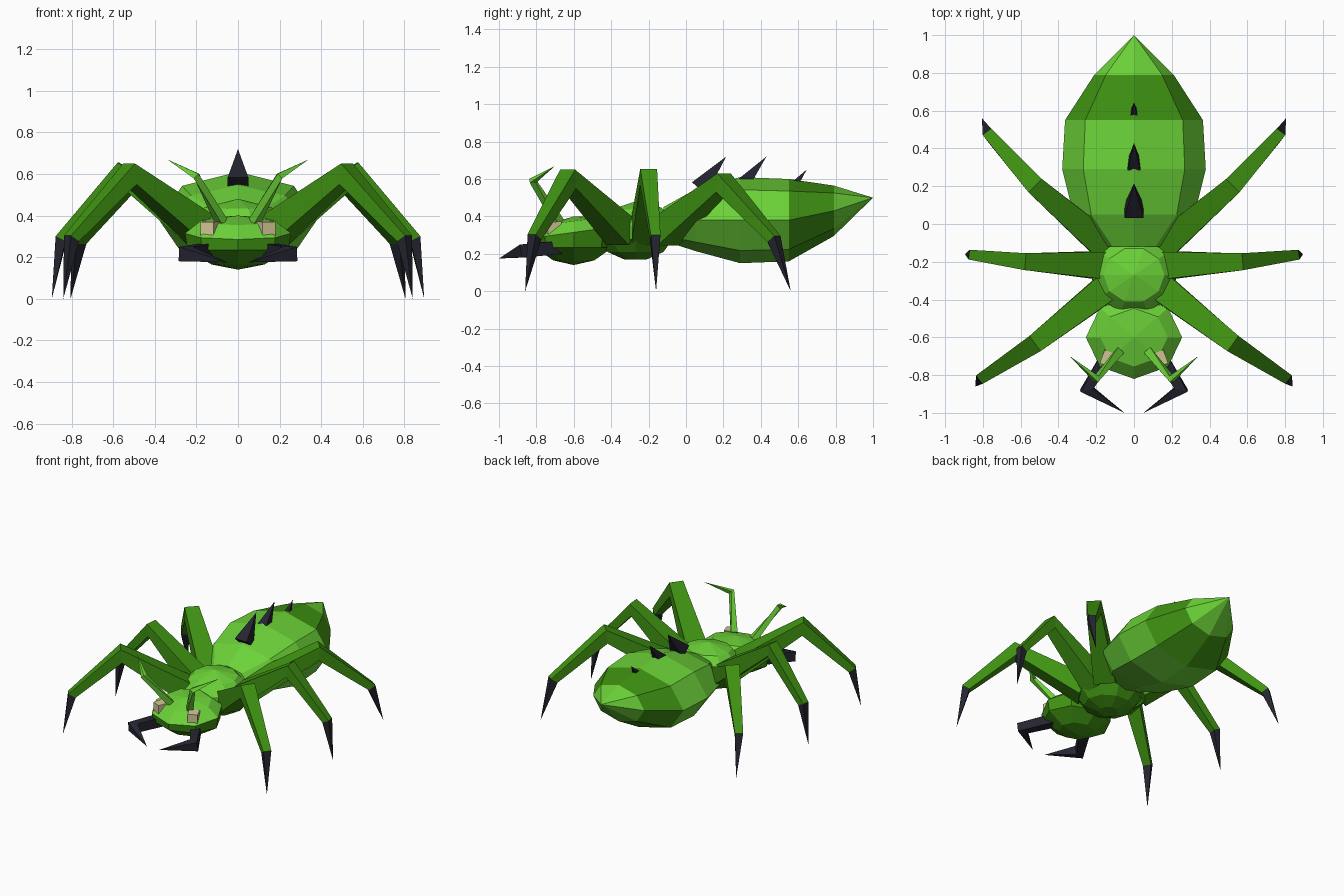
import bpy, bmesh, math
from mathutils import Vector

cube = bpy.data.objects.get("Cube")
if cube:
    bpy.data.objects.remove(cube, do_unlink=True)


def material(name, rgb):
    m = bpy.data.materials.new(name)
    m.use_nodes = True
    m.diffuse_color = (*rgb, 1)
    m.node_tree.nodes["Principled BSDF"].inputs["Base Color"].default_value = (*rgb, 1)
    return m


LIGHT = material("light green", (0.15, 0.65, 0.04))
DARK = material("dark green", (0.05, 0.29, 0.006))
CLAW = material("dark navy", (0.018, 0.018, 0.03))
EYE = material("beige", (0.65, 0.56, 0.30))


def loft(name, rings, mats, rule=None):
    """Skin a row of vertex rings, cap the ends and colour faces by a rule."""
    bm = bmesh.new()
    rows = [[bm.verts.new(p) for p in ring] for ring in rings]
    n = len(rows[0])
    for k, (a, b) in enumerate(zip(rows, rows[1:])):
        for i in range(n):
            j = (i + 1) % n
            f = bm.faces.new((a[i], a[j], b[j], b[i]))
            f.material_index = rule(f, k) if rule else 0
    for row, k in ((rows[0], 0), (rows[-1], len(rows) - 2)):
        f = bm.faces.new(row)
        f.material_index = rule(f, k) if rule else 0
    bmesh.ops.remove_doubles(bm, verts=bm.verts, dist=0.0005)
    bmesh.ops.recalc_face_normals(bm, faces=bm.faces)
    mesh = bpy.data.meshes.new(name)
    bm.to_mesh(mesh)
    bm.free()
    for m in mats:
        mesh.materials.append(m)
    obj = bpy.data.objects.new(name, mesh)
    bpy.context.collection.objects.link(obj)
    return obj


def limb(name, path, mats, rule=None, side=1):
    """Square bar through (x, y, z, half width) points, mirrored by side."""
    pts = [Vector((p[0] * side, p[1], p[2])) for p in path]
    rings = []
    for i, p in enumerate(pts):
        d = Vector()
        if i:
            d += (p - pts[i - 1]).normalized()
        if i < len(pts) - 1:
            d += (pts[i + 1] - p).normalized()
        across = d.cross(Vector((0, 0, 1))).normalized()
        up = across.cross(d).normalized()
        r = path[i][3]
        rings.append([p + r * (a * across + b * up)
                      for a, b in ((-1, -1), (1, -1), (1, 1), (-1, 1))])
    return loft(name, rings, mats, rule)


def circle(n):
    return [(math.cos(math.tau * i / n), math.sin(math.tau * i / n)) for i in range(n)]


def ball(name, n, cy, rx, ry, profile, tilt, split):
    """Faceted ball from (z, radius) rings, dark below the split height."""
    rings = [[(rx * r * c, cy + ry * r * s, z + (tilt * r * s if z > split else 0))
              for c, s in circle(n)] for z, r in profile]
    below = sum(z < split for z, r in profile)
    return loft(name, rings, [LIGHT, DARK], lambda f, k: int(k < below))


# Abdomen: rings of (y, half width, half height, centre height), dark rear band
abdomen = [(-0.12, 0.16, 0.09, 0.36), (0.05, 0.32, 0.165, 0.38), (0.29, 0.38, 0.23, 0.38),
           (0.55, 0.365, 0.22, 0.38), (0.79, 0.21, 0.135, 0.43), (1.0, 0, 0, 0.5)]
loft("abdomen", [[(w * c, y, z + h * s) for c, s in circle(8)] for y, w, h, z in abdomen],
     [LIGHT, DARK], lambda f, k: int(k == 3))

# Thorax and head
ball("thorax", 10, -0.27, 0.23, 0.21,
     [(0.17, 0.3), (0.21, 0.75), (0.28, 1), (0.37, 0.98), (0.44, 0.7), (0.48, 0)], 0.01, 0.28)
ball("head", 8, -0.6, 0.255, 0.22,
     [(0.14, 0), (0.165, 0.5), (0.235, 0.95), (0.315, 1), (0.375, 0.7), (0.40, 0)], 0.03, 0.31)

# Back spikes: (base y, base z, tip y, tip z, half width)
for i, (y, z, ty, tz, r) in enumerate([(0.07, 0.55, 0.215, 0.72, 0.05),
                                       (0.31, 0.58, 0.43, 0.72, 0.035),
                                       (0.58, 0.57, 0.645, 0.65, 0.02)]):
    limb(f"back_spike_{i + 1}", [(0, y, z, r), (0, ty, tz, 0)], [CLAW])

# Legs: hip, knee, ankle and claw tip
legs = {
    "front_leg": [(0.15, -0.34, 0.31, 0.075), (0.52, -0.63, 0.60, 0.05),
                  (0.80, -0.81, 0.29, 0.028), (0.84, -0.86, 0, 0)],
    "middle_leg": [(0.15, -0.22, 0.31, 0.075), (0.57, -0.20, 0.61, 0.045),
                   (0.85, -0.165, 0.29, 0.026), (0.895, -0.16, 0, 0)],
    "back_leg": [(0.15, -0.12, 0.31, 0.075), (0.52, 0.20, 0.58, 0.05),
                 (0.765, 0.47, 0.28, 0.028), (0.805, 0.56, 0, 0)],
}
for side, word in ((1, "left"), (-1, "right")):
    for name, path in legs.items():
        limb(f"{word}_{name}", path, [DARK, CLAW], lambda f, k: int(k == 2), side)
    # Face parts
    limb(f"{word}_mandible", [(0.13, -0.68, 0.235, 0.035), (0.25, -0.875, 0.215, 0.035),
                              (0.05, -1.0, 0.175, 0)], [CLAW], None, side)
    limb(f"{word}_antenna", [(0.08, -0.68, 0.37, 0.022), (0.20, -0.82, 0.59, 0.016),
                             (0.34, -0.70, 0.67, 0)], [LIGHT], None, side)
    limb(f"{word}_eye", [(0.12, -0.68, 0.335, 0.038), (0.15, -0.75, 0.335, 0.034)],
         [EYE], None, side)
